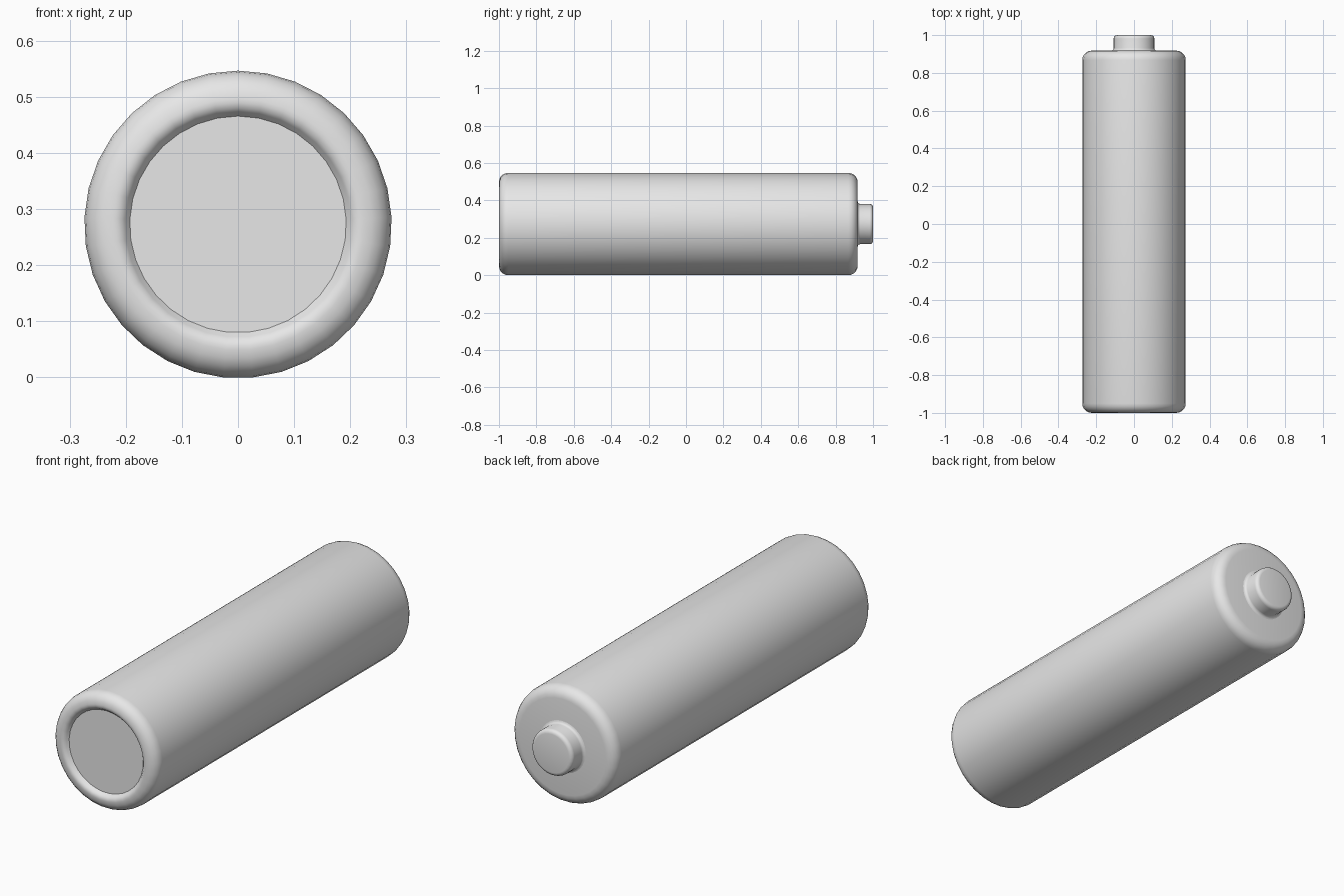
import bpy, bmesh, math

if "Cube" in bpy.data.objects:
    bpy.data.objects.remove(bpy.data.objects["Cube"], do_unlink=True)

SIDES = 33
R = 0.274
CENTER_Z = R * math.cos(math.pi / SIDES)   # the flat lower side rests on z = 0

grey = bpy.data.materials.new("light grey")
grey.diffuse_color = (0.8, 0.8, 0.8, 1)
grey.use_nodes = True
grey.node_tree.nodes["Principled BSDF"].inputs["Base Color"].default_value = (0.8, 0.8, 0.8, 1)


def arc(r, y, radius, start, end, steps=5):
    """Points of a rounded corner in the (radius, y) profile plane."""
    pts = []
    for i in range(steps + 1):
        a = math.radians(start + (end - start) * i / steps)
        pts.append((r + radius * math.cos(a), y + radius * math.sin(a)))
    return pts


def lathe(name, profile, cap_start=True, cap_end=True):
    """Turn a (radius, y) profile, running front to back, about the y axis."""
    bm = bmesh.new()
    rings = []
    for r, y in profile:
        ring = []
        for i in range(SIDES):
            a = 2 * math.pi * i / SIDES
            ring.append(bm.verts.new((r * math.sin(a), y, CENTER_Z + r * math.cos(a))))
        rings.append(ring)
    for a, b in zip(rings, rings[1:]):
        for i in range(SIDES):
            j = (i + 1) % SIDES
            bm.faces.new((a[i], a[j], b[j], b[i]))
    if cap_start:
        bm.faces.new(rings[0][::-1])
    if cap_end:
        bm.faces.new(rings[-1])
    bmesh.ops.recalc_face_normals(bm, faces=bm.faces)
    mesh = bpy.data.meshes.new(name)
    bm.to_mesh(mesh)
    bm.free()
    mesh.materials.append(grey)
    obj = bpy.data.objects.new(name, mesh)
    bpy.context.collection.objects.link(obj)
    bpy.ops.object.select_all(action='DESELECT')
    obj.select_set(True)
    bpy.context.view_layer.objects.active = obj
    bpy.ops.object.shade_smooth_by_angle(angle=math.radians(35))
    return obj


# Casing: recessed front plate, rounded rim, long wall, rounded back shoulder
casing = [(0.193, -0.98), (0.201, -0.99)]
casing += [(0.207, -0.997), (0.217, -1.0)]
casing += arc(R - 0.05, -0.95, 0.05, -90, 0)
casing += arc(R - 0.05, 0.868, 0.05, 0, 90)
lathe("casing", casing)

# Back terminal: small fillet at the foot, straight wall, softened tip
terminal = arc(0.121, 0.931, 0.013, 270, 180, 3)
terminal += arc(0.108 - 0.018, 0.982, 0.018, 0, 90, 4)
lathe("back_terminal", terminal, cap_start=False)
